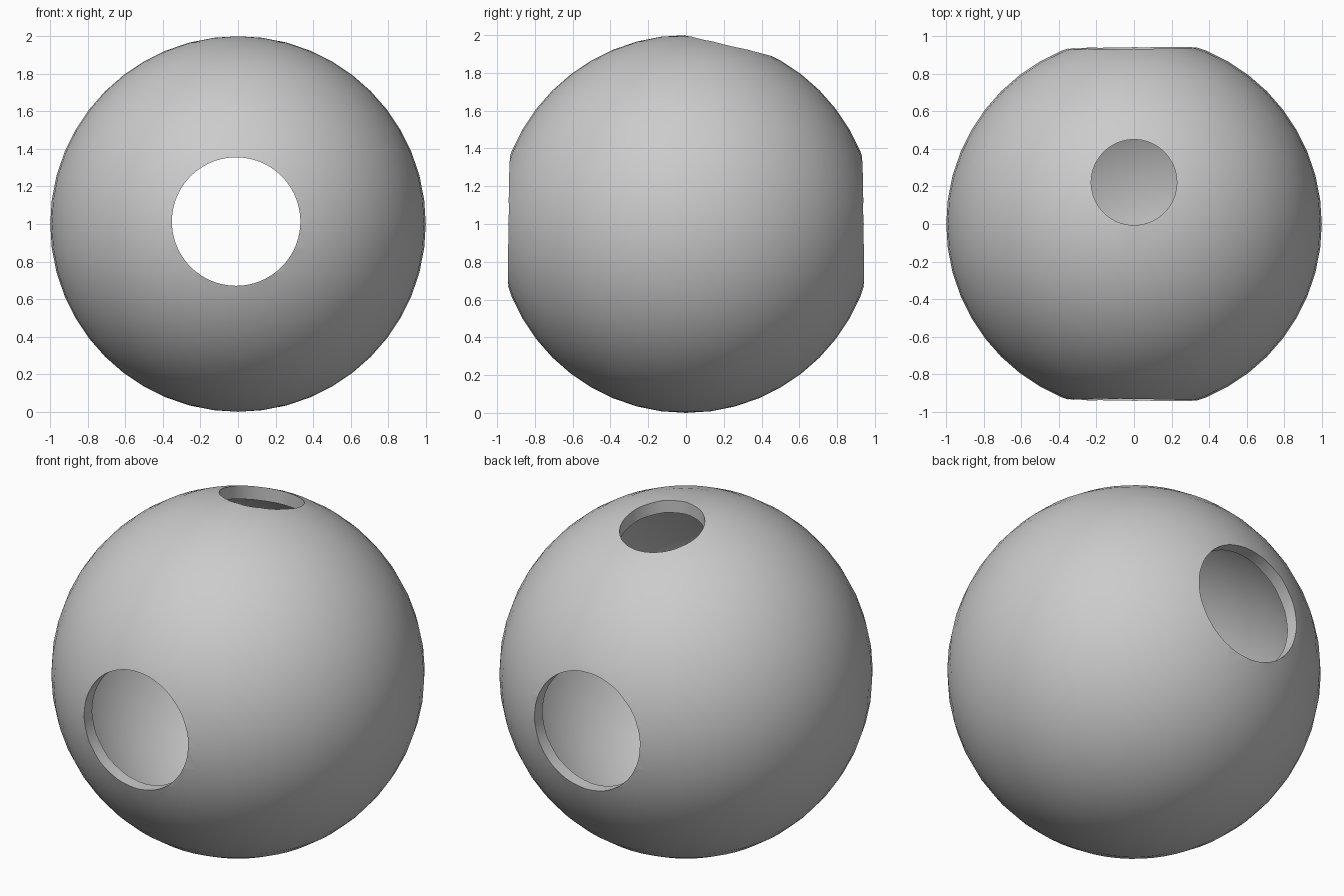
import bpy
import math

cube = bpy.data.objects.get("Cube")
if cube:
    bpy.data.objects.remove(cube, do_unlink=True)

WALL = 0.072

# Single grey material
grey = bpy.data.materials.new("plain grey")
grey.use_nodes = True
colour = (0.6, 0.6, 0.6, 1)
grey.diffuse_color = colour
grey.node_tree.nodes["Principled BSDF"].inputs["Base Color"].default_value = colour

# Hollow sphere
bpy.ops.mesh.primitive_uv_sphere_add(segments=48, ring_count=24, radius=1, location=(0, 0, 1))
shell = bpy.context.object
shell.name = "hollow_sphere"
shell.data.materials.append(grey)
wall = shell.modifiers.new("wall", 'SOLIDIFY')
wall.thickness = WALL
wall.offset = -1


def drill(name, radius, depth, location, rotation=(0, 0, 0)):
    """Cut a round hole through the shell."""
    bpy.ops.mesh.primitive_cylinder_add(vertices=96, radius=radius, depth=depth,
                                        location=location, rotation=rotation)
    cutter = bpy.context.object
    cutter.name = name
    cutter.hide_render = True
    cutter.data.materials.append(grey)
    cut = shell.modifiers.new(name, 'BOOLEAN')
    cut.operation = 'DIFFERENCE'
    cut.solver = 'EXACT'
    cut.object = cutter
    return cutter


# Straight front-to-back bore and smaller vertical hole in the top
cutters = [
    drill("through_hole_cutter", 0.342, 3, (-0.01, 0, 1.013), (math.pi / 2, 0, 0)),
    drill("top_hole_cutter", 0.228, 1, (0, 0.222, 2)),
]

# Apply the cuts, remove the helpers, shade smooth with crisp rims
bpy.ops.object.select_all(action='DESELECT')
shell.select_set(True)
bpy.context.view_layer.objects.active = shell
for name in [m.name for m in shell.modifiers]:
    bpy.ops.object.modifier_apply(modifier=name)
for cutter in cutters:
    bpy.data.objects.remove(cutter, do_unlink=True)
bpy.ops.object.shade_smooth_by_angle(angle=math.radians(30))
